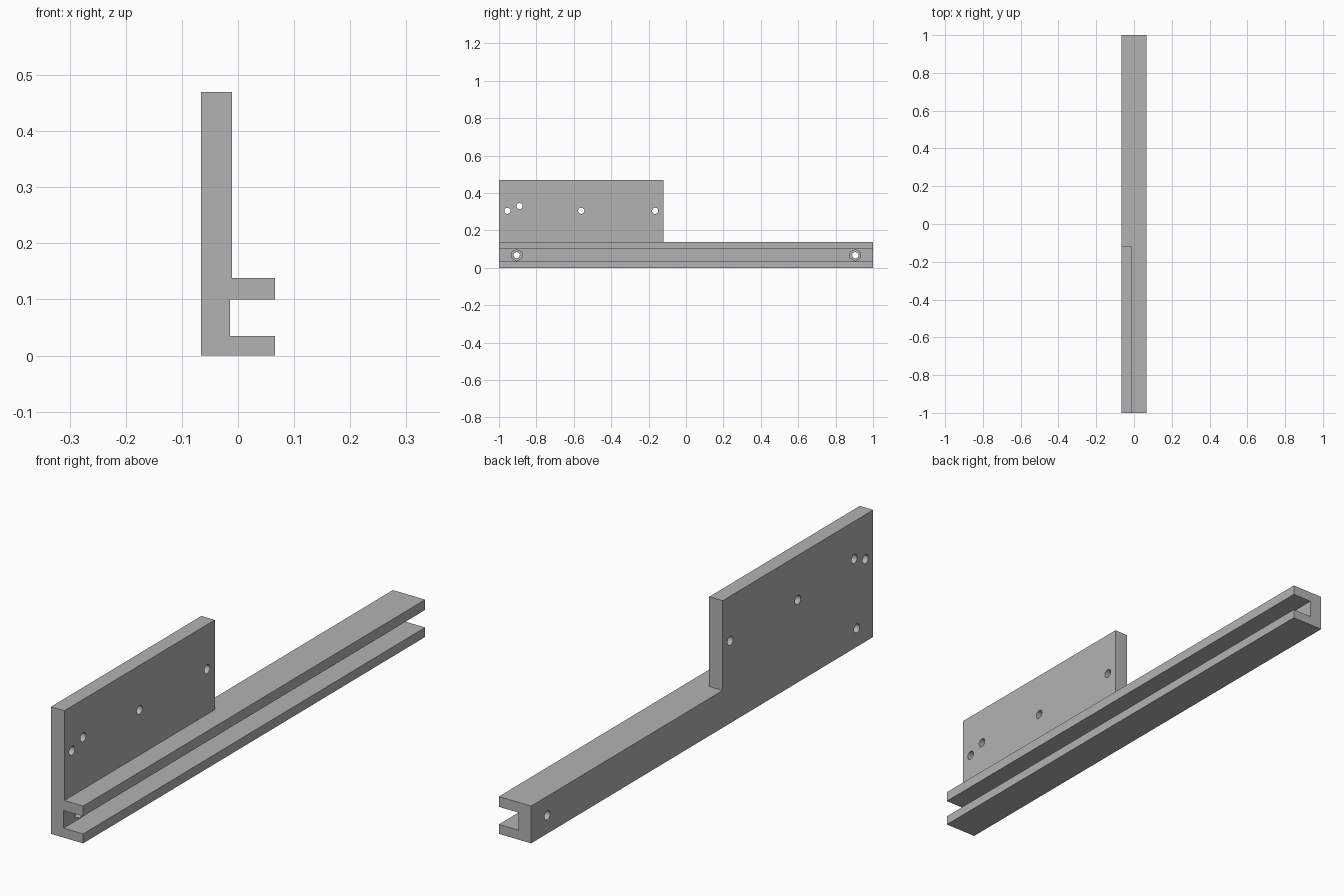
import bpy
import bmesh
from math import pi
from mathutils import Matrix

cube = bpy.data.objects.get("Cube")
if cube:
    bpy.data.objects.remove(cube, do_unlink=True)

# Main dimensions
OUT, WEB, PLATE = 0.066, -0.014, -0.011
RAIL_TOP, PLATE_TOP, PLATE_END = 0.138, 0.47, -0.12
SLOT_LOW, SLOT_HIGH = 0.035, 0.10
MID = (SLOT_LOW + SLOT_HIGH) / 2

grey = bpy.data.materials.new("light grey")
grey.use_nodes = True
colour = (0.45, 0.45, 0.45, 1)
grey.diffuse_color = colour
grey.node_tree.nodes["Principled BSDF"].inputs["Base Color"].default_value = colour


def make_object(name, bm):
    bmesh.ops.recalc_face_normals(bm, faces=bm.faces)
    mesh = bpy.data.meshes.new(name)
    bm.to_mesh(mesh)
    bm.free()
    mesh.materials.append(grey)
    obj = bpy.data.objects.new(name, mesh)
    bpy.context.collection.objects.link(obj)
    return obj


def cylinder(bm, y, z, radius, x0, x1, sides):
    """Add a prism along x to a cutter."""
    place = Matrix.Translation(((x0 + x1) / 2, y, z)) @ Matrix.Rotation(pi / 2, 4, "Y")
    # Turn so that hexagon corners point along y
    place = place @ Matrix.Rotation(pi / 2, 4, "Z")
    bmesh.ops.create_cone(bm, cap_ends=True, segments=sides, radius1=radius,
                          radius2=radius, depth=x1 - x0, matrix=place)


# Bracket body: full section swept along y
profile = [(-OUT, 0), (OUT, 0), (OUT, SLOT_LOW), (WEB, SLOT_LOW), (WEB, SLOT_HIGH),
           (OUT, SLOT_HIGH), (OUT, RAIL_TOP), (PLATE, RAIL_TOP),
           (PLATE, PLATE_TOP), (-OUT, PLATE_TOP)]
bm = bmesh.new()
section = bm.faces.new([bm.verts.new((x, -1, z)) for x, z in profile])
swept = bmesh.ops.extrude_face_region(bm, geom=[section])["geom"]
bmesh.ops.translate(bm, vec=(0, 2, 0),
                    verts=[v for v in swept if isinstance(v, bmesh.types.BMVert)])
body = make_object("slotted_rail_bracket", bm)

# Cutter that shortens the upright plate
bm = bmesh.new()
bmesh.ops.create_cube(bm, size=1, matrix=Matrix.Translation((0, PLATE_END + 1, RAIL_TOP + 0.5))
                      @ Matrix.Diagonal((1, 2, 1, 1)))
cutters = [make_object("plate_end_cutter", bm)]

# Screw holes through the plate and the web
bm = bmesh.new()
for y, z in [(-0.955, 0.305), (-0.89, 0.33), (-0.56, 0.305), (-0.165, 0.305),
             (-0.905, MID), (0.905, MID)]:
    cylinder(bm, y, z, 0.0165, -0.1, 0.03, 24)
cutters.append(make_object("screw_hole_cutter", bm))

# Hexagonal nut pockets in the slot floor
bm = bmesh.new()
for y in (-0.905, 0.905):
    cylinder(bm, y, MID, 0.031, WEB - 0.02, 0.03, 6)
cutters.append(make_object("nut_pocket_cutter", bm))

for cutter in cutters:
    cut = body.modifiers.new(cutter.name, "BOOLEAN")
    cut.operation = "DIFFERENCE"
    cut.solver = "EXACT"
    cut.object = cutter
    cutter.hide_render = True

# Apply the cuts and remove the cutters
bpy.context.view_layer.objects.active = body
body.select_set(True)
for cutter in cutters:
    bpy.ops.object.modifier_apply(modifier=cutter.name)
    bpy.data.objects.remove(cutter, do_unlink=True)
bpy.ops.object.shade_smooth_by_angle()
